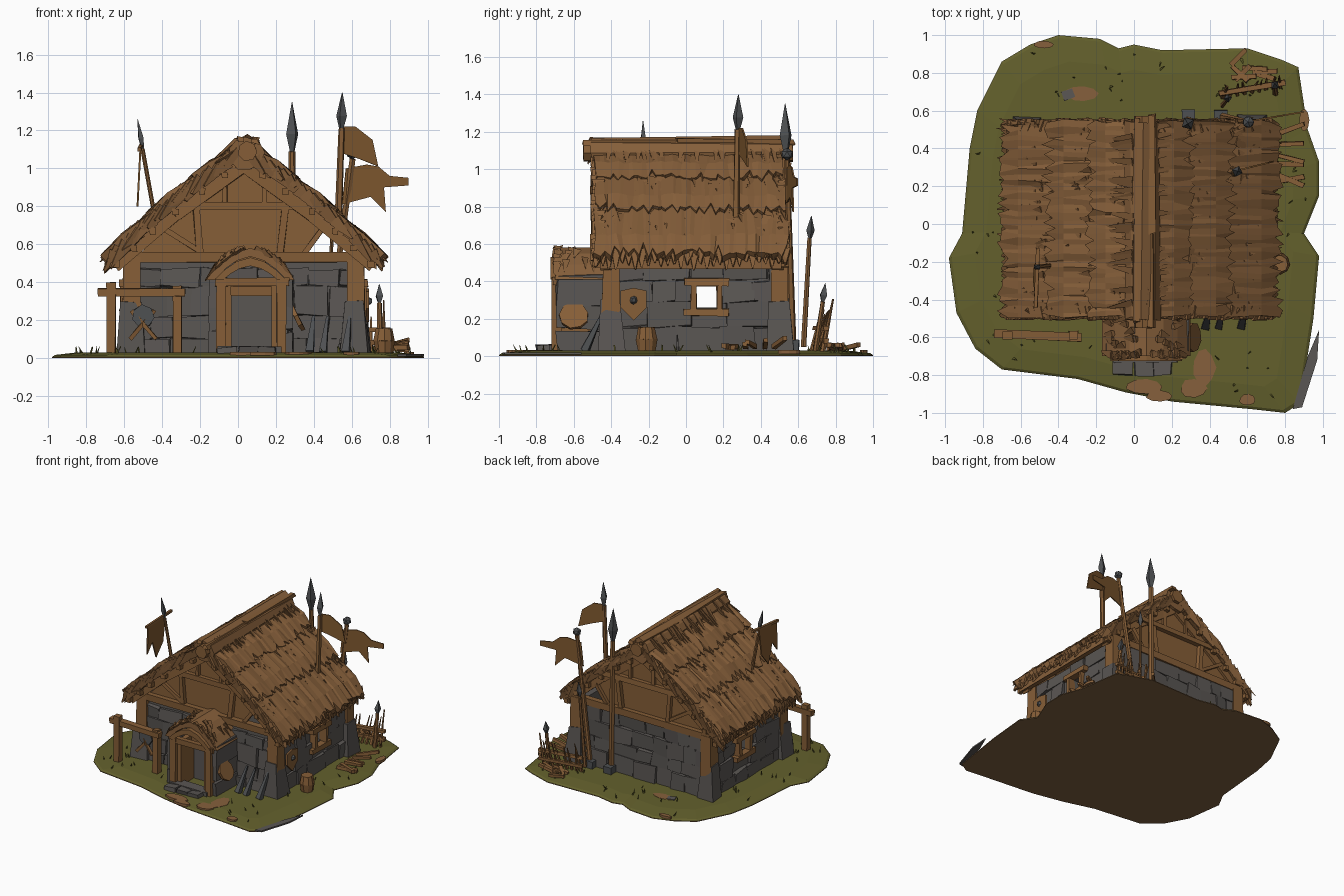
import bpy, bmesh, math, random
from mathutils import Vector, Matrix

random.seed(7)
if "Cube" in bpy.data.objects:
    bpy.data.objects.remove(bpy.data.objects["Cube"])


def material(name, hexcode):
    rgb = [int(hexcode[i:i + 2], 16) / 255 for i in (0, 2, 4)]
    linear = [((c + 0.055) / 1.055) ** 2.4 for c in rgb] + [1]
    mat = bpy.data.materials.new(name)
    mat.use_nodes = True
    mat.diffuse_color = linear
    mat.node_tree.nodes["Principled BSDF"].inputs["Base Color"].default_value = linear
    return mat


THATCH = material("thatch", "865f3a")
TIMBER = material("timber", "865e37")
STONE = material("stone", "5a5653")
METAL = material("dark metal", "4e5052")
GRASS = material("grass", "63602c")
DIRT = material("dirt", "86603c")
SOIL = material("soil", "7e6040")
CLOTH = material("cloth", "80592f")


class Part:
    """Collects simple solids of one colour into one object."""

    def __init__(self, name, mat):
        self.name, self.mat, self.bm = name, mat, bmesh.new()

    def shake(self, verts, amount):
        for v in verts:
            v.co += Vector([random.uniform(-amount, amount) for _ in range(3)])
            v.co.z = max(v.co.z, .01)

    def box(self, center, size, rz=0.0, jit=0.004):
        m = Matrix.Translation(center) @ Matrix.Rotation(rz, 4, 'Z') @ Matrix.Diagonal((*size, 1))
        self.shake(bmesh.ops.create_cube(self.bm, size=1, matrix=m)["verts"], jit)

    def beam(self, a, b, r, r2=None, n=4, jit=0.003):
        a, b = Vector(a), Vector(b)
        k = math.sqrt(2) if n == 4 else 1
        m = Matrix.Translation((a + b) / 2) @ (b - a).to_track_quat('Z', 'Y').to_matrix().to_4x4()
        m = m @ Matrix.Rotation(math.pi / 4, 4, 'Z')
        geo = bmesh.ops.create_cone(self.bm, cap_ends=True, segments=n, radius1=r * k,
                                    radius2=(r if r2 is None else r2) * k,
                                    depth=(b - a).length, matrix=m)
        self.shake(geo["verts"], jit)

    def prism(self, points, vec):
        face = self.bm.faces.new([self.bm.verts.new(p) for p in points])
        geo = bmesh.ops.extrude_face_region(self.bm, geom=[face], use_keep_orig=True)["geom"]
        for v in geo:
            if isinstance(v, bmesh.types.BMVert):
                v.co += Vector(vec)

    def done(self, thickness=0):
        if not thickness:
            bmesh.ops.recalc_face_normals(self.bm, faces=self.bm.faces)
        mesh = bpy.data.meshes.new(self.name)
        self.bm.to_mesh(mesh)
        self.bm.free()
        mesh.materials.append(self.mat)
        obj = bpy.data.objects.new(self.name, mesh)
        bpy.context.collection.objects.link(obj)
        if thickness:
            mod = obj.modifiers.new("thickness", 'SOLIDIFY')
            mod.thickness, mod.offset = thickness, 0


# Ground: brown underside, grassy top, dirt patches and flat stones
outline = [(-.98, -.18), (-.91, -.05), (-.87, .4), (-.83, .6), (-.7, .86), (-.55, .95), (-.4, 1),
           (-.18, .98), (-.08, .93), (0, .95), (.15, .92), (.6, .93), (.78, .87), (.87, .83), (.92, .5),
           (.98, .33), (.98, .15), (.9, -.05), (.98, -.17), (.95, -.5), (.88, -.95), (.8, -1),
           (.62, -.98), (.2, -.94), (-.05, -.89), (-.3, -.82), (-.7, -.77), (-.84, -.66), (-.94, -.47)]
soil = Part("soil_underside", SOIL)
soil.prism([(x, y, 0) for x, y in outline], (0, 0, .006))
soil.done()
turf = Part("grass_ground", GRASS)
rings = [[turf.bm.verts.new((x * s, y * s, z)) for x, y in outline]
         for s, z in ((1, .006), (.985, .016), (.86, .03))]
for low, high in zip(rings, rings[1:]):
    for i in range(len(outline)):
        j = (i + 1) % len(outline)
        turf.bm.faces.new((low[i], low[j], high[j], high[i]))
turf.bm.faces.new(rings[-1])
for i in range(60):
    x, y = random.choice(outline)
    s = random.uniform(.7, .95)
    p = Vector((x * s, y * s, .01))
    turf.beam(p, p + Vector((random.uniform(-.03, .03), random.uniform(-.03, .03), .05)), .008, .001, 3)
turf.done()
patches = Part("dirt_patches", DIRT)
for x, y, rx, ry in ((-.28, .69, .1, .04), (.37, -.76, .07, .1), (.31, -.87, .08, .05), (.05, -.86, .12, .04),
                     (.13, -.91, .08, .03), (.6, -.93, .05, .03), (.9, .55, .03, .06), (-.48, .95, .06, .02)):
    patches.prism([(x + rx * math.cos(a) * random.uniform(.7, 1), y + ry * math.sin(a), .012)
                   for a in [k * math.tau / 9 for k in range(9)]], (0, 0, .02))
patches.done()
slab = Part("flat_stones", STONE)
slab.prism([(x, y, .008) for x, y in ((.98, -.56), (.92, -.7), (.84, -.98), (.89, -.97), (.97, -.72))],
           (0, 0, .012))
slab.box((-.35, .685, .025), (.06, .05, .02), .4)
slab.done()

# Walls: plain core with a window gap on both sides, faced with rough blocks
LEFT, RIGHT, FRONT, BACK, TOP = -.57, .63, -.41, .51, .51
WIN = (.055, .165, .26, .375)
core = Part("wall_core", STONE)
MID, WIDE = (LEFT + RIGHT) / 2, RIGHT - LEFT
for y in (FRONT + .02, BACK - .02):
    core.box((MID, y, TOP / 2), (WIDE, .04, TOP), jit=0)
for x in (LEFT + .02, RIGHT - .02):
    for y0, y1, z0, z1 in ((FRONT, WIN[0], 0, TOP), (WIN[1], BACK, 0, TOP),
                           (WIN[0], WIN[1], 0, WIN[2]), (WIN[0], WIN[1], WIN[3], TOP)):
        core.box((x, (y0 + y1) / 2, (z0 + z1) / 2), (.04, y1 - y0, z1 - z0), jit=0)
core.done()
blocks = Part("wall_blocks", STONE)


def lay_blocks(along_x, fixed, start, end):
    z = 0.01
    while z < TOP - .04:
        h = min(random.uniform(.09, .16), TOP - z)
        t = start
        while t < end - .03:
            w = min(random.uniform(.1, .26), end - t)
            gap = (not along_x and t < WIN[1] + .01 and t + w > WIN[0] - .01
                   and z < WIN[3] + .01 and z + h > WIN[2] - .01)
            if not gap:
                deep = random.uniform(.03, .055) + .02 * (z < .1)
                c, s = (t + w / 2, fixed, z + h / 2), (w - .002, deep, h - .002)
                if not along_x:
                    c, s = (c[1], c[0], c[2]), (s[1], s[0], s[2])
                blocks.box(c, s, jit=.011)
            t += w
        z += h


for y in (FRONT, BACK):
    lay_blocks(True, y, LEFT, RIGHT)
for x in (LEFT, RIGHT):
    lay_blocks(False, x, FRONT, BACK)
frame = Part("timber_frame", TIMBER)
for x in (LEFT + .01, RIGHT - .01):
    for y in (FRONT + .01, BACK - .01):
        blocks.beam((x, y, .01), (x, y, .3), .075, .05, jit=.012)
        frame.beam((x, y, .2), (x, y, TOP + .03), .05, .043)
blocks.done()

# Roof: gently bulging slab, gables, timbers
AXIS = .03


def roof_z(u):
    return 1.13 - .82 * u + .25 * u * (.75 - u)


def on_roof(side, u, y, drop=0):
    return Vector((AXIS + side * u, y, roof_z(u) - drop))


steps = [.14 * k for k in range(6)]
base = Part("roof_slab", THATCH)
for side in (-1, 1):
    base.prism([on_roof(side, u, -.46, .04) for u in steps] + [on_roof(side, u, -.46, .1) for u in steps[::-1]],
               (0, .97, 0))
    for y in (-.43, .49):
        frame.beam(on_roof(side, 0, y, .12), on_roof(side, .36, y, .12), .03)
        frame.beam(on_roof(side, .36, y, .12), on_roof(side, .68, y, .1), .03)
    for u in (.1, .22, .36, .48, .58, .67):
        frame.beam(on_roof(side, u, -.5, .1), on_roof(side, u, .55, .1), .017)
base.done()
gables = Part("gable_boards", TIMBER)
for y, out in ((FRONT + .01, -1), (BACK - .03, 1)):
    gables.prism([(x, y, z) for x, z in ((-.53, .54), (.35, .54), (.44, .69), (AXIS, 1.05))], (0, .02, 0))
    f = y + .01 + out * .025
    frame.beam((LEFT - .02, f, .53), (RIGHT + .02, f, .53), .027)
    frame.beam((-.34, f, .8), (.4, f, .8), .02)
    frame.beam((.35, f, .55), (.45, f, .69), .014)
    for x, x2 in ((-.2, -.22), (.22, .25)):
        frame.beam((x, f, .54), (x2, f, .8), .017)
    frame.beam((-.2, f, .56), (-.42, f, .7), .013)
    for x in (-.07, .14):
        frame.beam((x, f, .8), (x, f, .98), .012)
gables.done()

# Thatch: three ragged courses per slope with loose tufts
thatch = Part("thatch_courses", THATCH)
tufts = Part("thatch_tufts", THATCH)
for side in (-1, 1):
    for u0, u1 in ((.02, .26), (.18, .48), (.42, .72)):
        rows = []
        for i in range(41):
            y = -.49 + i * 1.03 / 40
            tooth = random.uniform(-.01, .03) if i % 2 else random.uniform(-.05, .01)
            cols = ((u0, .03), (u1 - .09, 0), (u1 + tooth, .005))
            rows.append([thatch.bm.verts.new(on_roof(side, u, y + random.uniform(-.012, .012),
                                                     d + random.uniform(-.01, .008))) for u, d in cols])
        for p, q in zip(rows, rows[1:]):
            for k in (0, 1):
                quad = (p[k], p[k + 1], q[k + 1], q[k])
                thatch.bm.faces.new(quad if side > 0 else quad[::-1])
        for i in range(75):
            y, u = random.uniform(-.48, .53), u1 + random.uniform(-.15, .01)
            tufts.beam(on_roof(side, u - .09, y, .005),
                       on_roof(side, u + .03, y + random.uniform(-.05, .05), .0),
                       random.uniform(.014, .032), .002, 3)
    # hanging fringe at the eaves, ragged ends on the gable edges
    for i in range(30):
        y = -.48 + i * 1.01 / 29
        tufts.beam(on_roof(side, .68, y, .02), (AXIS + side * .73, y, .485 + random.uniform(-.03, .02)),
                   .026, .003, 4)
    for i in range(20):
        u = .03 + i * .033
        for y, out in ((-.465, -1), (.515, 1)):
            tufts.beam(on_roof(side, u, y, .03), on_roof(side, u + .08, y + out * random.uniform(.01, .04),
                                                         random.uniform(.03, .09)), .036, .006, 4, .006)
thatch.done(.045)
ridge = Part("ridge_cap", THATCH)
ridge.beam((AXIS + .01, -.5, 1.075), (AXIS + .01, .54, 1.075), .095, n=9, jit=.012)
for i in range(50):
    y, side = random.uniform(-.5, .54), random.choice((-1, 1))
    ridge.beam((AXIS + side * .03, y, 1.145), (AXIS + side * .2, y + random.uniform(-.04, .04), 1.005), .026, .003, 3)
ridge.done()
frame.beam((AXIS + .02, -.55, 1.09), (AXIS + .02, .57, 1.09), .052, n=7)
for x, y0, y1 in ((-.02, -.52, .1), (-.015, .1, .56), (.06, -.55, -.05), (.065, -.05, .58)):
    frame.beam((AXIS + x, y0, 1.147), (AXIS + x, y1, 1.143), .016, jit=.01)

# Window frames
for x in (LEFT - .02, RIGHT + .02):
    for z in (.235, .395):
        frame.box((x, .11, z), (.07, .24, .04))
    for y in (.04, .18):
        frame.box((x, y, .315), (.06, .03, .14))

# Porch: stone sides, lined doorway, timber arch, thatched canopy, steps
porch = Part("porch_stone", STONE)
for x in (-.125, .265):
    for z, h in ((.07, .14), (.21, .13), (.35, .16)):
        porch.box((x, -.55, z), (.055, .28, h), jit=.01)
porch.box((.07, -.5, .2), (.3, .03, .4))
for x in (-.06, .05, .15):
    porch.box((x, -.76, .03), (.1, .08, .05), jit=.008)
porch.box((.06, -.69, .03), (.34, .09, .06))
porch.done()
for x, inner in ((-.09, -.055), (.23, .195)):
    frame.beam((x, -.69, .02), (x, -.69, .42), .026)
    frame.box((inner, -.6, .21), (.04, .17, .36))
frame.beam((-.12, -.69, .4), (.27, -.69, .4), .022)
frame.box((.07, -.53, .365), (.25, .03, .07))
canopy = Part("porch_canopy", THATCH)


def arc(rad, tall, y, step):
    angles = [math.pi * k / 8 for k in range(9)][::step]
    return [(.065 + rad * math.cos(a), y, .41 + tall * (1 - abs(math.cos(a)) ** 1.8)) for a in angles]


for r, h, y0, y1, part in ((.235, .17, -.7, -.4, canopy), (.19, .12, -.725, -.69, frame)):
    part.prism(arc(r, h, y0, 1) + arc(r - .045, h - .045, y0, -1), (0, y1 - y0, 0))
for i in range(50):
    side, t = random.choice((-1, 1)), random.uniform(.02, .19)
    y = random.choice((-.69, random.uniform(-.69, -.45)))
    z = .58 - 3 * t * t
    canopy.beam((.065 + side * t, y, z), (.065 + side * (t + .05), y + random.uniform(-.03, .02), z - .02 - .25 * t),
                .024, .004, 3)
canopy.done()
tufts.done()
frame.done()

# Spears, pole with knob, flags
shafts, heads = Part("pole_shafts", TIMBER), Part("spear_heads", METAL)


def spear(foot, tip, r, length, wide):
    foot, tip = Vector(foot), Vector(tip)
    d = (tip - foot).normalized()
    neck, belly = tip - d * length, tip - d * length * .65
    shafts.beam(foot, neck, r, r * .8, n=6)
    heads.beam(neck, belly, wide * .4, wide, n=4, jit=0)
    heads.beam(belly, tip, wide, .001, n=4, jit=0)


spear((.29, .55, .01), (.285, .53, 1.35), .022, .26, .026)
spear((.53, .27, .7), (.55, .28, 1.4), .02, .19, .021)
spear((-.43, -.22, .7), (-.53, -.23, 1.26), .013, .16, .013)
spear((.47, .63, .05), (.5, .67, .75), .014, .12, .016)
shafts.beam((.46, .57, .01), (.605, .54, 1.05), .02, .016, n=6)
bmesh.ops.create_icosphere(heads.bm, subdivisions=1, radius=.034, matrix=Matrix.Translation((.605, .54, 1.08)))
for x in (.29, .46):
    heads.box((x, .57, .05), (.07, .07, .07))
shafts.beam((-.52, -.44, 1.1), (-.51, -.13, 1.12), .01)
flag = Part("torn_flags", CLOTH)
for y, lean, shape in (
        (.28, .25, ((.55, 1.22), (.62, 1.22), (.71, 1.15), (.74, 1.01), (.64, 1.05), (.55, 1.08))),
        (.53, .17, ((.57, 1), (.68, 1.02), (.74, 1.01), (.8, .96), (.9, .95), (.9, .91), (.77, .9),
                    (.78, .77), (.7, .85), (.55, .81)))):
    flag.prism([(x, y + (x - .55) * lean, z) for x, z in shape], (-.002, .008, 0))
flag.prism([(-.52 - (1.1 - z) * .05, y, z) for y, z in
            ((-.2, 1.12), (-.43, 1.1), (-.42, .87), (-.36, .95), (-.3, .8), (-.22, .9))], (.01, 0, 0))
flag.done()

# Hitching rail, crossed sticks, stake fence, logs
for x, top in ((-.67, .4), (-.32, .38)):
    shafts.beam((x, -.59, .01), (x, -.59, top), .023)
shafts.beam((-.74, -.58, .345), (-.28, -.6, .345), .022)
for s in (-1, 1):
    shafts.beam((-.5 - s * .07, -.49, .1), (-.5 + s * .06, -.46, .25), .01)
for i in range(9):
    x = .47 + i * .038
    lean = random.uniform(-.04, .04)
    y = .67 + i * .007
    shafts.beam((x, y, .01), (x + lean, y + .06, random.uniform(.2, .31)), .015, .003, n=5)
for z in (.08, .15):
    shafts.beam((.45, .69, z), (.8, .75, z), .013)
spear((.75, .69, .02), (.745, .745, .39), .016, .1, .018)
for i in range(7):
    x, y, a = .56 + random.uniform(-.08, .08), .8 + random.uniform(-.05, .05), random.uniform(-1, 1)
    shafts.beam((x, y, .04), (x + .13 * math.cos(a), y + .1 * math.sin(a), .06), .012)
for i in range(6):
    y = .22 + i * .05
    shafts.beam((.74, y, .05), (.9, y + random.uniform(-.08, .08), .045 + .01 * i), .012)
shafts.done()

# Shields, barrel and leaning blades
shields = Part("shields_and_barrel", TIMBER)
shields.prism([(RIGHT + .045, y - .28, z) for y, z in
               ((-.07, .35), (0, .365), (.07, .35), (.07, .26), (0, .19), (-.07, .26))], (.015, 0, 0))
shields.beam((.3, -.6, .21), (.32, -.6, .22), .078, n=9)
shields.beam((.77, -.21, .02), (.77, -.21, .09), .045, .058, n=9)
shields.beam((.77, -.21, .09), (.77, -.21, .155), .058, .045, n=9)
shields.done()
heads.beam((RIGHT + .055, -.28, .3), (RIGHT + .075, -.28, .3), .025, .012, n=8)
heads.beam((-.5, -.48, .22), (-.5, -.46, .22), .06, n=7)
for x in (.38, .45, .57):
    heads.beam((x, -.54, .03), (x + .02, -.45, .22), .02, .006)
heads.done()
